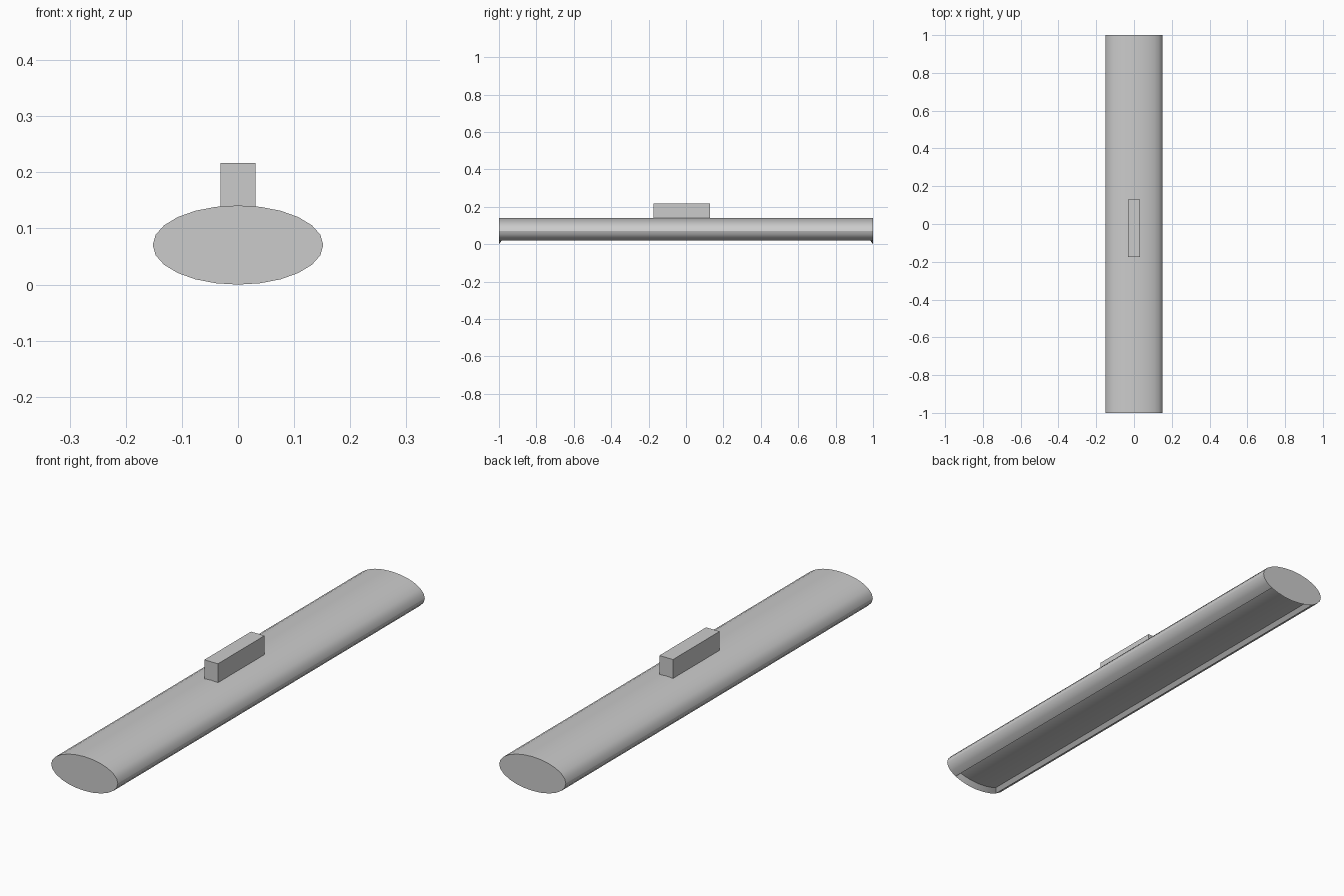
import bpy, bmesh, math
from mathutils import Vector

if "Cube" in bpy.data.objects:
    bpy.data.objects.remove(bpy.data.objects["Cube"])

SIDES, RX, RZ, CZ = 24, 0.152, 0.0705, 0.0705


def finish(name, bm, smooth=False):
    bmesh.ops.recalc_face_normals(bm, faces=bm.faces)
    mesh = bpy.data.meshes.new(name)
    bm.to_mesh(mesh)
    bm.free()
    obj = bpy.data.objects.new(name, mesh)
    bpy.context.collection.objects.link(obj)
    if smooth:
        bpy.context.view_layer.objects.active = obj
        obj.select_set(True)
        bpy.ops.object.shade_smooth_by_angle(angle=math.radians(30))
        obj.select_set(False)
    return obj


# Housing: long elliptical bar
bm = bmesh.new()
ring = []
for i in range(SIDES):
    a = 2 * math.pi * i / SIDES
    ring.append(bm.verts.new((RX * math.cos(a), -1, CZ + RZ * math.sin(a))))
cap = bm.faces.new(ring)
ext = bmesh.ops.extrude_face_region(bm, geom=[cap], use_keep_orig=True)
bmesh.ops.translate(bm, vec=(0, 2, 0),
                    verts=[g for g in ext["geom"] if isinstance(g, bmesh.types.BMVert)])
bmesh.ops.recalc_face_normals(bm, faces=bm.faces)

# Recessed underside: inset the six lowest strips and push them up
bottom = [f for f in bm.faces
          if abs(f.normal.y) < 0.5 and f.calc_center_median().z < 0.02]
bmesh.ops.inset_region(bm, faces=bottom, thickness=0.015, use_even_offset=True)
bmesh.ops.translate(bm, vec=(0, 0, 0.02), verts=list({v for f in bottom for v in f.verts}))
finish("housing", bm, smooth=True)

# Mounting block on top
lo, hi = Vector((-0.031, -0.175, 0.139)), Vector((0.031, 0.129, 0.217))
bm = bmesh.new()
bmesh.ops.create_cube(bm, size=1)
for v in bm.verts:
    v.co = Vector([(lo[k] + hi[k]) / 2 + v.co[k] * (hi[k] - lo[k]) for k in range(3)])
finish("mounting_block", bm)
